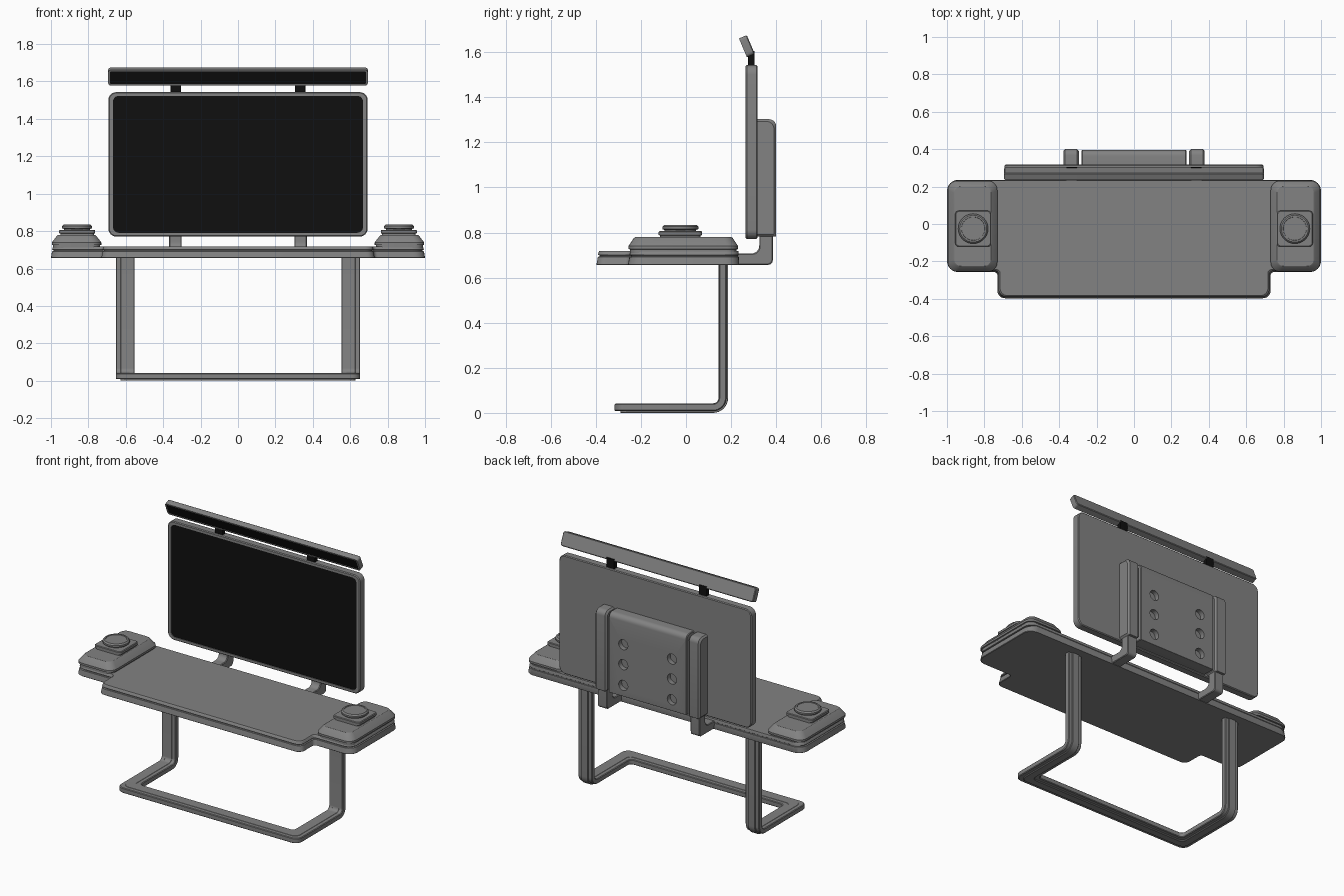
import bpy, bmesh, math
from mathutils import Vector, Matrix

if "Cube" in bpy.data.objects:
    bpy.data.objects.remove(bpy.data.objects["Cube"])

black = bpy.data.materials.new("black_glass")
black.diffuse_color = (0.005, 0.005, 0.005, 1)
black.use_nodes = True
black.node_tree.nodes["Principled BSDF"].inputs["Base Color"].default_value = black.diffuse_color
grey = bpy.data.materials.new("dark_grey_body")
grey.diffuse_color = (0.225, 0.225, 0.225, 1)
grey.use_nodes = True
grey.node_tree.nodes["Principled BSDF"].inputs["Base Color"].default_value = grey.diffuse_color

XY = lambda a, b, h: (a, b, h)
XZ = lambda a, b, h: (a, h, b)
YZ = lambda a, b, h: (h, a, b)


def fillet(points, radii, steps=6):
    """Round the right-angled corners of a 2D outline."""
    out, n = [], len(points)
    for i, r in enumerate(radii):
        p = Vector(points[i])
        u = (Vector(points[i - 1]) - p).normalized()
        v = (Vector(points[(i + 1) % n]) - p).normalized()
        if r <= 0:
            out.append(p)
            continue
        for k in range(steps + 1):
            t = math.pi / 2 * k / steps
            out.append(p + r * (u + v) - r * (v * math.cos(t) + u * math.sin(t)))
    return out


def rect(w, d, r, cx=0, cy=0):
    """Rounded rectangle from half sizes."""
    pts = [(cx - w, cy - d), (cx + w, cy - d), (cx + w, cy + d), (cx - w, cy + d)]
    return fillet(pts, [r] * 4)


def finish(name, bm, mirror=False, mats=(grey,)):
    bmesh.ops.recalc_face_normals(bm, faces=bm.faces)
    me = bpy.data.meshes.new(name)
    bm.to_mesh(me)
    bm.free()
    ob = bpy.data.objects.new(name, me)
    bpy.context.collection.objects.link(ob)
    for m in mats:
        me.materials.append(m)
    if mirror:
        ob.modifiers.new("mirror", 'MIRROR').use_mirror_merge = False
    return ob


def loft(name, layers, plane=XY, mirror=False, mats=(grey,), black_cap=False, matrix=None):
    """Skin a stack of (outline, height) layers and cap both ends."""
    bm = bmesh.new()
    rings = [[bm.verts.new(plane(p[0], p[1], h)) for p in o] for o, h in layers]
    for a, b in zip(rings, rings[1:]):
        for i in range(len(a)):
            j = (i + 1) % len(a)
            bm.faces.new((a[i], a[j], b[j], b[i]))
    bm.faces.new(rings[0])
    cap = bm.faces.new(rings[-1])
    if black_cap:
        cap.material_index = 1
    if matrix:
        bm.transform(matrix)
    return finish(name, bm, mirror, mats)


# T-shaped tabletop with a groove round the edge
def table_outline(d):
    w, c, f, n, b = 1.0 - d, 0.73 - d, -0.397 + d, -0.257 + d, 0.236 - d / 3
    pts = [(-w, n), (-c, n), (-c, f), (c, f), (c, n), (w, n), (w, b), (-w, b)]
    return fillet(pts, [0.06, 0.02, 0.04, 0.04, 0.02, 0.06, 0.06, 0.06])

loft("tabletop", [(table_outline(d), z) for d, z in
     [(0.003, 0.655), (0, 0.658), (0.006, 0.692), (0.014, 0.694), (0.014, 0.699),
      (0.006, 0.701), (0.01, 0.715), (0.014, 0.719)]])

# Raised control pods on the two wings
PX, PY = 0.863, -0.012
loft("control_pod", [(rect(w, d, r, PX, PY), z) for w, d, r, z in
     [(0.125, 0.236, 0.045, 0.71), (0.125, 0.236, 0.045, 0.725), (0.132, 0.243, 0.05, 0.727),
      (0.132, 0.243, 0.05, 0.74), (0.104, 0.219, 0.04, 0.776), (0.098, 0.213, 0.036, 0.78)]],
     mirror=True)

# Button plates and round push buttons
BX, BY = 0.86, -0.025
loft("button_plate", [(rect(h, h, 0.018, BX, BY), z) for h, z in
     [(0.09, 0.77), (0.09, 0.787), (0.096, 0.789), (0.096, 0.803), (0.092, 0.807)]], mirror=True)

def circle(r, n=40):
    return [(BX + r * math.cos(2 * math.pi * i / n), BY + r * math.sin(2 * math.pi * i / n))
            for i in range(n)]

loft("push_button", [(circle(r), z) for r, z in
     [(0.07, 0.80), (0.07, 0.812), (0.08, 0.815), (0.08, 0.826), (0.072, 0.834),
      (0.063, 0.834), (0.062, 0.831)]], mirror=True)

# Monitor with a recessed black screen
SZ = 1.157
loft("monitor", [(rect(w, h, r, 0, SZ), y) for w, h, r, y in
     [(0.688, 0.381, 0.037, 0.317), (0.693, 0.386, 0.042, 0.312), (0.693, 0.386, 0.042, 0.27),
      (0.688, 0.381, 0.037, 0.265), (0.668, 0.366, 0.03, 0.265), (0.668, 0.366, 0.03, 0.27)]],
     XZ, mats=(grey, black), black_cap=True)

# Tilted light bar above the monitor
tilt = Matrix.Translation((0, 0.27, 1.627)) @ Matrix.Rotation(math.radians(23), 4, 'X')
loft("light_bar", [(rect(w, h, r), y) for w, h, r, y in
     [(0.69, 0.041, 0.01, 0.019), (0.694, 0.045, 0.014, 0.015), (0.694, 0.045, 0.014, -0.019),
      (0.684, 0.037, 0.008, -0.019), (0.684, 0.037, 0.008, -0.016)]],
     XZ, mats=(grey, black), black_cap=True, matrix=tilt)

# Black brackets holding the light bar
loft("light_bracket", [(rect(0.028, 0.014, 0.003, 0.332, 0.29), z) for z in (1.53, 1.605)],
     mirror=True, mats=(black,))

# Back housing, rounded along its top edge
def housing_outline(back, d):
    pts = [(0.31, 0.782 + d), (back - d, 0.782 + d), (back - d, 1.303 - d), (0.31, 1.303 - d)]
    return fillet(pts, [0, 0.004, 0.032, 0])

housing = loft("back_housing", [(housing_outline(0.396, d), x) for x, d in
               [(-0.28, 0.004), (-0.276, 0), (0.276, 0), (0.28, 0.004)]], YZ)

# Six round holes cut in the back housing
bm = bmesh.new()
for x in (-0.175, 0.175):
    for z in (0.855, 0.99, 1.12):
        bmesh.ops.create_cone(bm, cap_ends=True, segments=32, radius1=0.033, radius2=0.033, depth=0.1,
                              matrix=Matrix.Translation((x, 0.415, z)) @ Matrix.Rotation(math.pi / 2, 4, 'X'))
cutter = finish("hole_cutter", bm)
cutter.hide_render = True
cutter.hide_viewport = True
cut = housing.modifiers.new("holes", 'BOOLEAN')
cut.object, cut.solver = cutter, 'EXACT'

# Support arms: thick upper sleeve and bent lower arm
loft("arm_sleeve", [(housing_outline(0.4, d), x) for x, d in
     [(0.294, 0.01), (0.304, 0), (0.368, 0), (0.378, 0.01)]], YZ, mirror=True)

def arm_outline(d):
    pts = [(0.2, 0.657 + d), (0.385 - d, 0.657 + d), (0.385 - d, 0.8), (0.325 + d, 0.8),
           (0.325 + d, 0.707 - d), (0.2, 0.707 - d)]
    return fillet(pts, [0, 0.02, 0, 0, 0.035, 0])

loft("lower_arm", [(arm_outline(d), x) for x, d in
     [(0.301, 0.004), (0.305, 0), (0.364, 0), (0.368, 0.004)]], YZ, mirror=True)


# Leg frame: one flat band down, forward, across the front and back up
HW = 0.05
def leg_path():
    """Points with width and outward directions; tight outer front corners."""
    X, Yb, Yf, Z, rb = 0.603, 0.162, -0.267, 0.025, 0.042
    half = [(Vector((X, Yb, 0.67)), Vector((1, 0, 0)), Vector((0, 1, 0)))]
    for k in range(9):                                    # bend at the floor
        t = math.pi / 2 * k / 8
        n = Vector((0, math.cos(t), -math.sin(t)))
        half.append((Vector((X, Yb - rb, Z + rb)) + rb * n, Vector((1, 0, 0)), n))
    for k in range(9):                                    # front corner
        t = math.pi / 2 * k / 8
        w = Vector((math.cos(t), -math.sin(t), 0))
        ri, ro = 0.025, 0.045
        inner = Vector((X - HW - ri, Yf + HW + ri, Z)) + ri * w
        outer = Vector((X + HW - ro, Yf - HW + ro, Z)) + ro * w
        half.append(((inner + outer) / 2, (outer - inner) / (2 * HW), Vector((0, 0, -1))))
    flip = lambda v: Vector((-v.x, v.y, v.z))
    return half + [(flip(p), flip(w), flip(n)) for p, w, n in reversed(half)]


def band(name, hw, lo, hi, c):
    """Sweep a chamfered flat section along the leg path."""
    sec = [(-hw, lo + c), (-hw + c, lo), (hw - c, lo), (hw, lo + c),
           (hw, hi - c), (hw - c, hi), (-hw + c, hi), (-hw, hi - c)]
    bm = bmesh.new()
    rings = [[bm.verts.new(p + a * w + b * n) for a, b in sec] for p, w, n in leg_path()]
    for r, s in zip(rings, rings[1:]):
        for i in range(8):
            j = (i + 1) % 8
            bm.faces.new((r[i], r[j], s[j], s[i]))
    bm.faces.new(rings[0])
    bm.faces.new(rings[-1])
    return finish(name, bm)

band("leg_frame", HW, -0.016, 0.017, 0.004)
band("leg_rib", 0.024, -0.0175, 0.025, 0.0015)

# Smooth the rounded parts, keep hard edges
cutter.select_set(False)
for ob in bpy.context.scene.objects:
    ob.select_set(ob is not cutter)
bpy.context.view_layer.objects.active = housing
bpy.ops.object.shade_smooth_by_angle(angle=math.radians(30))
